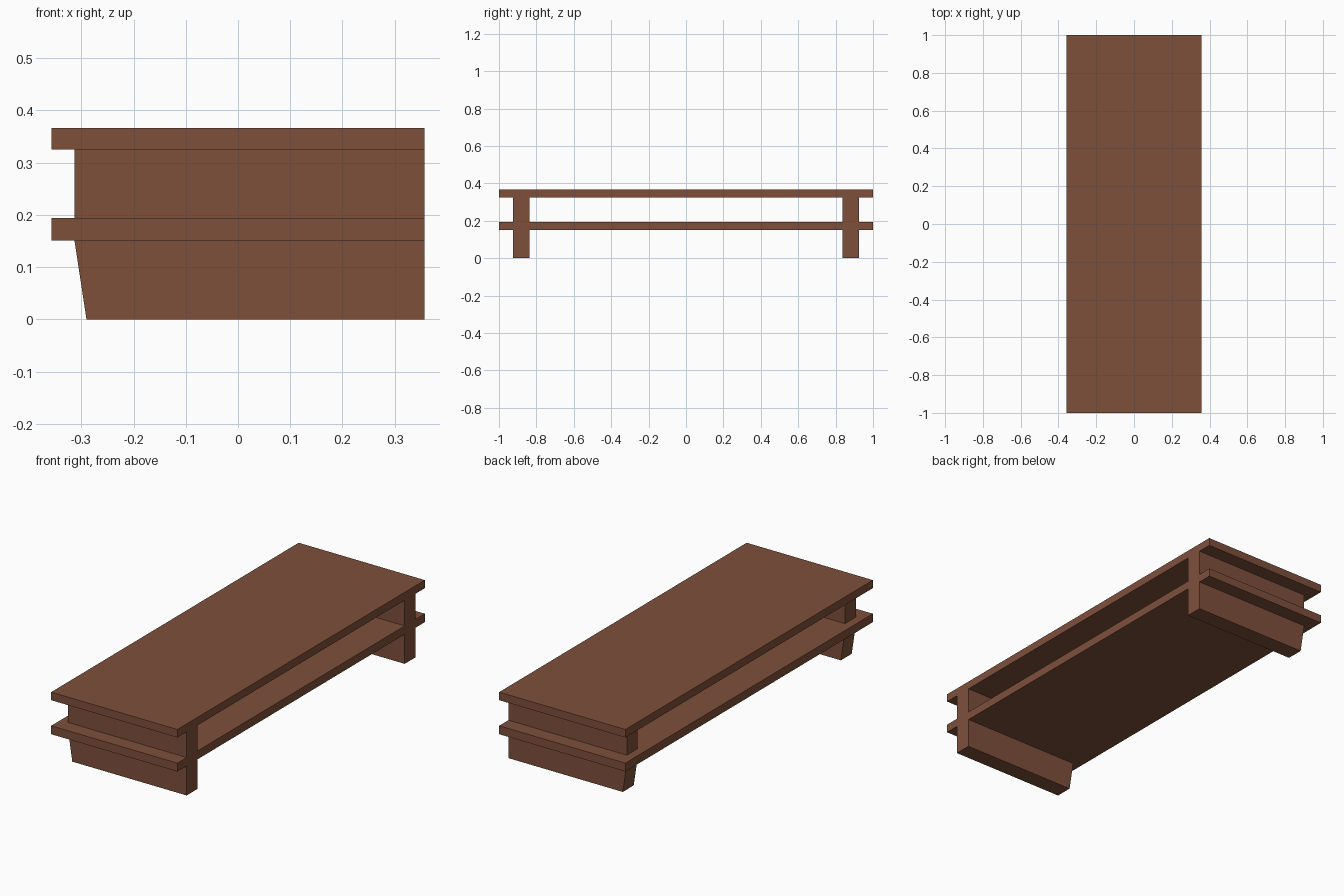
import bpy, bmesh

if "Cube" in bpy.data.objects:
    bpy.data.objects.remove(bpy.data.objects["Cube"])

wood = bpy.data.materials.new("brown_wood")
wood.diffuse_color = (0.21, 0.08, 0.044, 1)
wood.use_nodes = True
wood.node_tree.nodes["Principled BSDF"].inputs["Base Color"].default_value = wood.diffuse_color


def prism(name, profile, y0, y1):
    """Extrude a closed x-z profile from y0 to y1."""
    bm = bmesh.new()
    face = bm.faces.new([bm.verts.new((x, y0, z)) for x, z in profile])
    ext = bmesh.ops.extrude_face_region(bm, geom=[face])
    new = [v for v in ext["geom"] if isinstance(v, bmesh.types.BMVert)]
    bmesh.ops.translate(bm, verts=new, vec=(0, y1 - y0, 0))
    bmesh.ops.recalc_face_normals(bm, faces=bm.faces)
    mesh = bpy.data.meshes.new(name)
    bm.to_mesh(mesh)
    bm.free()
    mesh.materials.append(wood)
    obj = bpy.data.objects.new(name, mesh)
    bpy.context.collection.objects.link(obj)
    return obj


def rect(x0, x1, z0, z1):
    return [(x0, z0), (x1, z0), (x1, z1), (x0, z1)]


W = 0.357

# Table top and lower shelf, full length
top = prism("table_top", rect(-W, W, 0.325, 0.366), -1, 1)
shelf = prism("shelf", rect(-W, W, 0.151, 0.194), -1, 1)

# End supports: flush on the right, set back and tapered on the left
support = [(-0.29, 0), (W, 0), (W, 0.345), (-0.313, 0.345), (-0.313, 0.151)]
ends = [prism("front_support", support, -0.925, -0.837),
        prism("back_support", support, 0.837, 0.925)]

# Join all the boards into one clean solid
for part in [shelf] + ends:
    mod = top.modifiers.new("join_" + part.name, 'BOOLEAN')
    mod.operation = 'UNION'
    mod.solver = 'EXACT'
    mod.object = part
    part.hide_render = True
    part.hide_viewport = True
top.name = "low_table"
